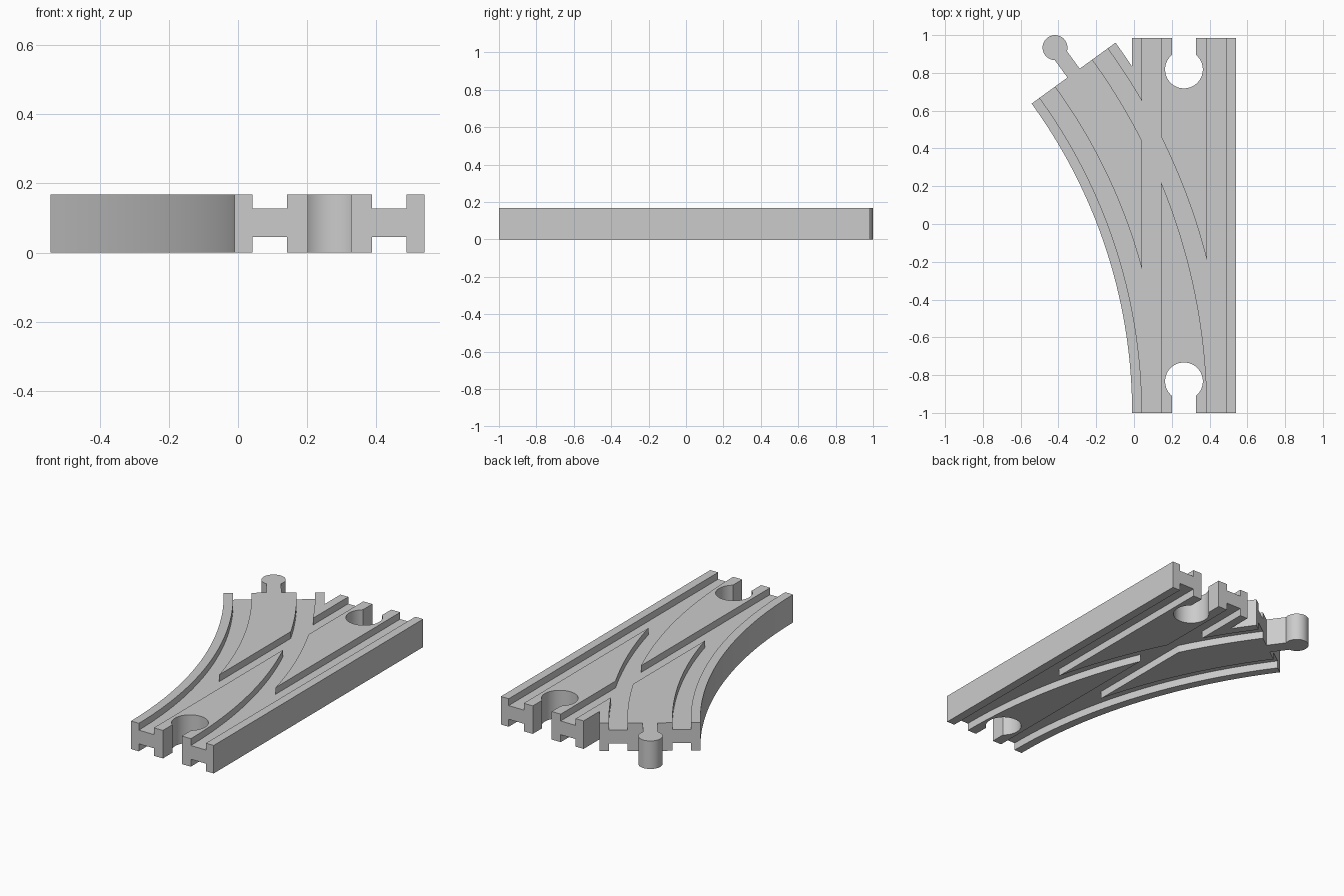
import bpy, bmesh
from math import sin, cos, acos, asin, pi, radians
from mathutils import Vector

if "Cube" in bpy.data.objects:
    bpy.data.objects.remove(bpy.data.objects["Cube"])

HEIGHT, DEPTH = 0.168, 0.041           # board thickness, groove depth
CX, HALF = 0.2645, 0.2745              # straight centre line, half width
Y0, Y1 = -1.0, 0.985                   # ends of the straight
RADIUS, SWEEP = 3.06, radians(36)      # branch centre line
GROOVE = (0.1225, 0.2225)              # groove walls from the centre line


def on_branch(offset, angle):
    r = RADIUS + offset
    return Vector((CX - RADIUS + r * cos(angle), Y0 + r * sin(angle)))


def arc(offset, start, end, steps=48):
    return [on_branch(offset, start + (end - start) * i / steps) for i in range(steps + 1)]


def keyhole(base, along, inward, reach, neck, radius, steps=36):
    """Neck and round head, used for both the sockets and the peg."""
    along, inward = Vector(along), Vector(inward)
    centre = base + inward * reach
    first = asin(neck / radius)
    pts = [base - along * neck]
    for i in range(steps + 1):
        a = first + (2 * pi - 2 * first) * i / steps
        pts.append(centre - radius * (along * sin(a) + inward * cos(a)))
    return pts + [base + along * neck]


def prisms(name, outline, spans):
    """Extrude an outline over each (bottom, top) span."""
    bm = bmesh.new()
    for low, high in spans:
        face = bm.faces.new([bm.verts.new((p[0], p[1], low)) for p in outline])
        new = bmesh.ops.extrude_face_region(bm, geom=[face])["geom"]
        bmesh.ops.translate(bm, vec=(0, 0, high - low),
                            verts=[v for v in new if isinstance(v, bmesh.types.BMVert)])
    bmesh.ops.recalc_face_normals(bm, faces=bm.faces)
    mesh = bpy.data.meshes.new(name)
    bm.to_mesh(mesh)
    bm.free()
    obj = bpy.data.objects.new(name, mesh)
    bpy.context.collection.objects.link(obj)
    return obj


# Board outline: straight, branch, two sockets and the peg
left, right = CX - HALF, CX + HALF
meet = acos((left - CX + RADIUS) / (RADIUS + HALF))
outline = [Vector((left, Y0))]
outline += keyhole(Vector((CX, Y0)), (1, 0), (0, 1), 0.167, 0.0625, 0.1)
outline += [Vector((right, Y0)), Vector((right, Y1))]
outline += keyhole(Vector((CX, Y1)), (-1, 0), (0, -1), 0.167, 0.0625, 0.1)
outline += [Vector((left, Y1))]
outline += arc(HALF, meet, SWEEP, 8)
outline += keyhole(on_branch(0, SWEEP), (-cos(SWEEP), -sin(SWEEP)),
                   (-sin(SWEEP), cos(SWEEP)), 0.167, 0.04, 0.066)
outline += arc(-HALF, SWEEP, 0)[:-1]
track = prisms("track_switch", outline, [(0, HEIGHT)])

# Wheel grooves on both faces, along the straight and the branch
spans = [(-0.05, DEPTH + 0.004), (HEIGHT - DEPTH, HEIGHT + 0.05)]
cutters = []
for side in (-1, 1):
    a, b = (side * g for g in GROOVE)
    straight = [(CX + a, Y0 - 0.1), (CX + b, Y0 - 0.1), (CX + b, Y1 + 0.1), (CX + a, Y1 + 0.1)]
    curved = arc(a, -0.03, SWEEP + 0.03) + arc(b, SWEEP + 0.03, -0.03)
    cutters += [prisms("groove_cutter", straight, spans), prisms("groove_cutter", curved, spans)]

bpy.ops.object.select_all(action="DESELECT")
bpy.context.view_layer.objects.active = track
track.select_set(True)
for cutter in cutters:
    cutter.hide_render = True
    mod = track.modifiers.new("groove", "BOOLEAN")
    mod.operation, mod.solver, mod.object = "DIFFERENCE", "EXACT", cutter
    bpy.ops.object.modifier_apply(modifier=mod.name)
    bpy.data.objects.remove(cutter)

# Single grey finish
grey = bpy.data.materials.new("light_grey")
grey.use_nodes = True
grey.diffuse_color = (0.6, 0.6, 0.6, 1)
grey.node_tree.nodes["Principled BSDF"].inputs["Base Color"].default_value = (0.6, 0.6, 0.6, 1)
track.data.materials.clear()
track.data.materials.append(grey)
bpy.ops.object.shade_smooth_by_angle(angle=radians(30))
